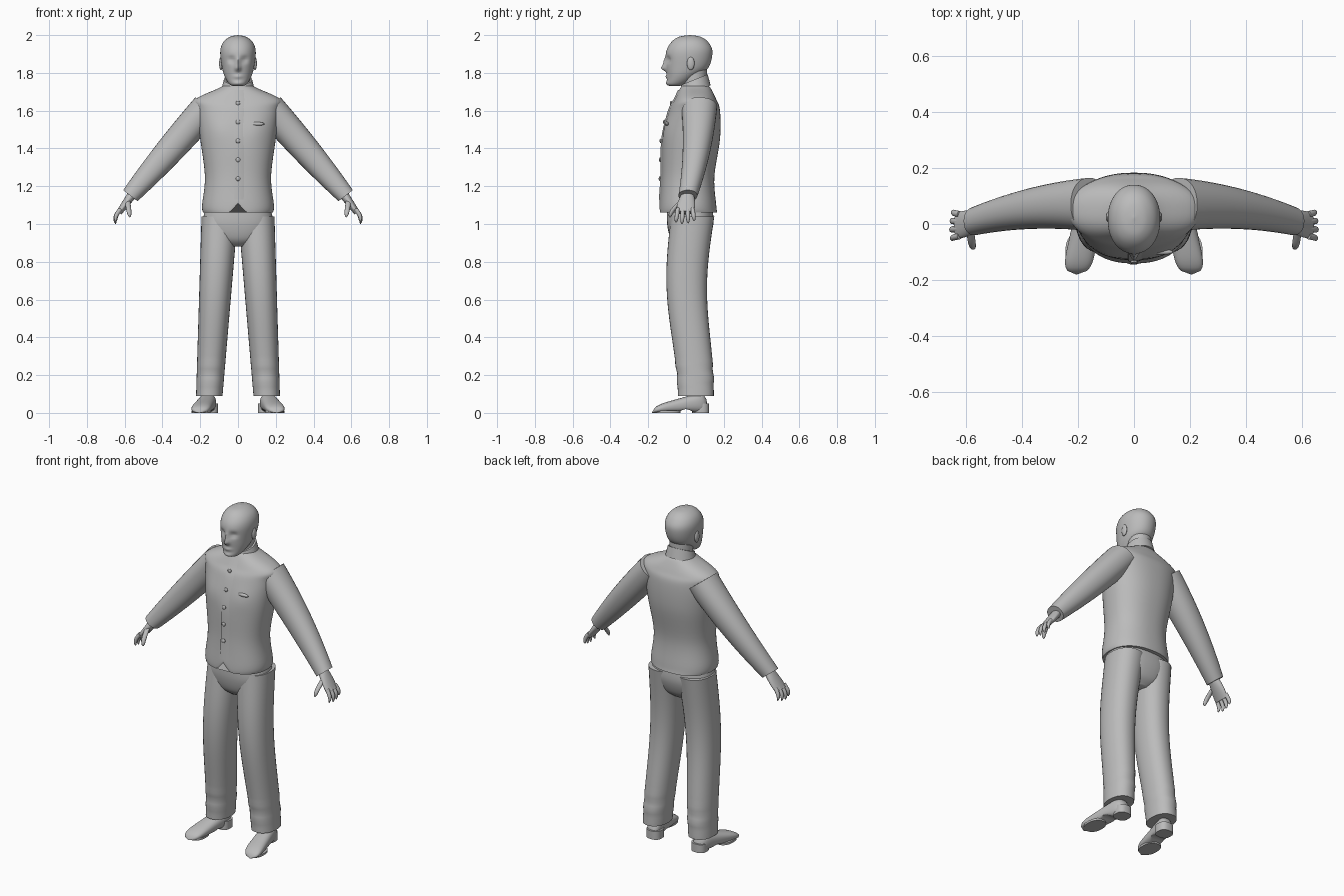
import bpy, bmesh, math
from mathutils import Matrix, Vector

default_cube = bpy.data.objects.get("Cube")
if default_cube:
    bpy.data.objects.remove(default_cube, do_unlink=True)

grey = bpy.data.materials.new("plain grey")
grey.use_nodes = True
tone = (.5, .5, .5, 1)
grey.diffuse_color = tone
grey.node_tree.nodes["Principled BSDF"].inputs["Base Color"].default_value = tone

SIDE, DEPTH, UP = Matrix.Identity(3)


def finish(name, bm, mirror):
    """Turn a bmesh into a smooth grey object, optionally mirrored to the right."""
    bmesh.ops.recalc_face_normals(bm, faces=bm.faces[:])
    mesh = bpy.data.meshes.new(name)
    bm.to_mesh(mesh)
    bm.free()
    mesh.materials.append(grey)
    part = bpy.data.objects.new(name, mesh)
    bpy.context.collection.objects.link(part)
    if mirror:
        part.modifiers.new("mirror", 'MIRROR')
    bpy.ops.object.select_all(action='DESELECT')
    part.select_set(True)
    bpy.context.view_layer.objects.active = part
    bpy.ops.object.shade_smooth_by_angle(angle=math.radians(50))


def rounded(value, power):
    return math.copysign(abs(value) ** (2 / power), value)


def skin(name, sections, across=SIDE, along=DEPTH, power=2, sides=32, mirror=False, sculpt=None):
    """Cover oval sections of (centre, half width across, half width along)."""
    bm = bmesh.new()
    rings = []
    for centre, wide, deep in sections:
        ring = []
        for step in range(sides):
            angle = math.tau * step / sides
            point = (Vector(centre) + across * wide * rounded(math.cos(angle), power)
                     + along * deep * rounded(math.sin(angle), power))
            if sculpt:
                sculpt(point)
            ring.append(bm.verts.new(point))
        rings.append(ring)
    for lower, upper in zip(rings, rings[1:]):
        for step in range(sides):
            bm.faces.new((lower[step - 1], lower[step], upper[step], upper[step - 1]))
    bm.faces.new(rings[0])
    bm.faces.new(rings[-1])
    finish(name, bm, mirror)


def sweep(name, rule, count=24, **style):
    """Skin a rule that gives the section at each fraction of the length."""
    skin(name, [rule(step / count) for step in range(count + 1)], **style)


def upright(rows, steps=6):
    """Smooth (height, half width, front, back) rows into level sections."""
    keys = [Vector(row) for row in rows]
    keys = [keys[0]] + keys + [keys[-1]]
    smooth = []
    for before, start, end, after in zip(keys, keys[1:], keys[2:], keys[3:]):
        for step in range(steps + 1):
            t = step / steps
            ease = t * t * (3 - 2 * t)
            leave, arrive = (end - before) / 2, (after - start) / 2
            smooth.append(start.lerp(end, ease) + leave * t * (1 - t) ** 2 - arrive * t * t * (1 - t))
        if end is not keys[-1]:
            smooth.pop()
    return [((0, (front + back) / 2, height), wide, (back - front) / 2)
            for height, wide, front, back in smooth]


def ball(name, centre, size, mirror=False):
    bm = bmesh.new()
    shape = Matrix.Translation(centre) @ Matrix.Diagonal((*size, 1))
    bmesh.ops.create_uvsphere(bm, u_segments=20, v_segments=12, radius=1, matrix=shape)
    finish(name, bm, mirror)


def spot(point, x, z, wide, tall):
    """Soft mask around a place on both sides of the front."""
    return math.exp(-((abs(point.x) - x) / wide) ** 2 - ((point.z - z) / tall) ** 2)


# Head, with sockets, nose, lips and chin shaped into the front
def shape_face(point):
    move = .015 * spot(point, .035, 1.87, .02, .015)
    move -= .025 * spot(point, 0, 1.825, .014, .015)
    move -= .014 * spot(point, 0, 1.855, .01, .025)
    move -= .008 * spot(point, 0, 1.78, .025, .01)
    move -= .006 * spot(point, 0, 1.745, .025, .01)
    point.y += move * min(1, max(0, -point.y / .06))


head = upright([(1.73, .02, -.08, -.04), (1.74, .045, -.1, 0), (1.78, .07, -.1, .06),
                (1.83, .085, -.105, .12), (1.91, .094, -.105, .14), (1.96, .08, -.08, .12),
                (1.99, .045, -.04, .08), (2, .002, .02, .025)], steps=7)
skin("head", head, sides=72, power=2.1, sculpt=shape_face)
ball("ears", (.09, .025, 1.85), (.01, .02, .035), mirror=True)

# Neck and standing collar, tilted up towards the back
tilted = DEPTH + UP * .4
sweep("neck", lambda t: ((0, .045, 1.66 + t * .16), .065, .065))
sweep("collar", lambda t: ((0, .045, 1.7 + t * .065), .09 - t * .015, .085 - t * .015),
      along=tilted, count=6)


# Jacket body, notched at the front hem and fuller at the chest
def shape_jacket(point):
    if point.y < 0:
        notch = max(0, 1 - abs(point.x) / .045)
        point.z += notch * max(0, 1.16 - point.z) / 2
        point.y -= .006 * spot(point, .1, 1.5, .06, .06)


ROUNDING = 2.3
jacket = upright([(1.06, .185, -.14, .165), (1.1, .19, -.14, .16), (1.25, .175, -.13, .15),
                  (1.45, .2, -.125, .18), (1.6, .22, -.09, .18), (1.66, .225, -.06, .16),
                  (1.72, .1, -.03, .13), (1.74, .07, -.01, .11)])
skin("jacket_body", jacket, power=ROUNDING, sides=80, sculpt=shape_jacket)


def jacket_front(x, z):
    """Depth of the jacket front at a place."""
    for (low, wide, deep), (high, next_wide, next_deep) in zip(jacket, jacket[1:]):
        if low[2] <= z < high[2]:
            t = (z - low[2]) / (high[2] - low[2])
            wide += (next_wide - wide) * t
            deep += (next_deep - deep) * t
            middle = low[1] + (high[1] - low[1]) * t
            return middle - deep * (1 - abs(x / wide) ** ROUNDING) ** (1 / ROUNDING)


# Raised front edge that follows the jacket surface
bm = bmesh.new()
columns = []
for x, lift in ((-.022, -.004), (-.02, .006), (.01, .006), (.04, -.002)):
    heights = [1.13 + step * .02 for step in range(30)]
    columns.append([bm.verts.new((x, jacket_front(x, z) - lift, z)) for z in heights])
for left, right in zip(columns, columns[1:]):
    for corners in zip(left, right, right[1:], left[1:]):
        bm.faces.new(corners)
finish("front_edge", bm, False)

# Buttons and breast pocket welt
for number in range(5):
    z = 1.24 + number * .1
    ball(f"button_{number + 1}", (0, jacket_front(0, z) - .008, z), (.012, .006, .012))
ball("pocket_welt", (.1, jacket_front(.1, 1.53) - .002, 1.53), (.04, .01, .01))


# Sleeves, straight and tapering from the shoulder to the cuff
def sleeve(t):
    centre = Vector((.16, .07, 1.62)).lerp((.57, .07, 1.15), t) - DEPTH * t * t * .06
    return centre, .083 - t * t * .035, .095 - t * .045


arm_across = Vector((.79, 0, .61))
sweep("sleeves", sleeve, across=arm_across, power=2.15, mirror=True)


# Hands: wrist and palm, four curled fingers and a thumb
def palm(t):
    centre = Vector((.55, .01, 1.17)).lerp((.63, -.005, 1.06), t)
    return centre, .026 - t * .01, .028 + .02 * math.sin(t * 2)


def finger(y, reach):
    def section(t):
        centre = (.622 + reach * .03 * math.sin(t * 2), y * (1 + t / 4), 1.08 - reach * t * .08)
        radius = .0115 * math.sqrt(1.01 - t ** 4)
        return centre, radius, radius
    return section


def thumb(t):
    radius = .014 * math.sqrt(1.01 - t ** 4)
    return (.585 - t * .012, -.02 - .065 * math.sin(t * 1.5), 1.125 - t * .09), radius, radius


sweep("palms", palm, across=arm_across, mirror=True)
reaches = {"little": .8, "ring": .95, "middle": 1, "index": .9}
for place, (label, reach) in enumerate(reaches.items()):
    sweep(label + "_fingers", finger(.035 - place * .026, reach), count=12,
          across=arm_across, sides=12, mirror=True)
sweep("thumbs", thumb, count=12, sides=12, mirror=True)


# Trousers: seat and two legs with folds above the shoes
def leg(t):
    centre = (.152 - t * .055, .028 + .024 * math.cos(t * 5), .09 + t * .95)
    return centre, .07 + t * .026, .095 + t * .02


def shape_folds(point):
    point.y += .004 * math.sin(point.z * 70 + point.y * 9) * max(0, 1 - abs(point.z - .2) / .1)


seat = upright([(.88, .05, -.04, .08), (.92, .14, -.08, .12), (1, .185, -.1, .145),
                (1.09, .17, -.1, .14)])
skin("trouser_seat", seat, power=2.4, sides=48)
sweep("trouser_legs", leg, count=40, power=2.2, mirror=True, sculpt=shape_folds)


# Shoes, turned outwards, with an arched sole and a block heel
def shoe(t):
    cap = math.sqrt(1.001 - (2 * t - 1) ** 6)
    height = .06 * (1 - t * .7) * cap
    return (.15 + t * .055, .12 - t * .3, height), (.044 + t * .01) * cap, height


def shape_arch(point):
    arch = .02 * math.exp(-(point.y / .035) ** 2)
    point.z = max(point.z, arch)


sweep("shoes", shoe, along=UP, power=2.4, mirror=True, sculpt=shape_arch)
sweep("heels", lambda t: ((.15, .078, t * .05), .045, .045), count=2, power=2.6, mirror=True)
sweep("soles", lambda t: ((.195, -.1, t * .012), .05, .07), count=1, power=2.3, mirror=True)
